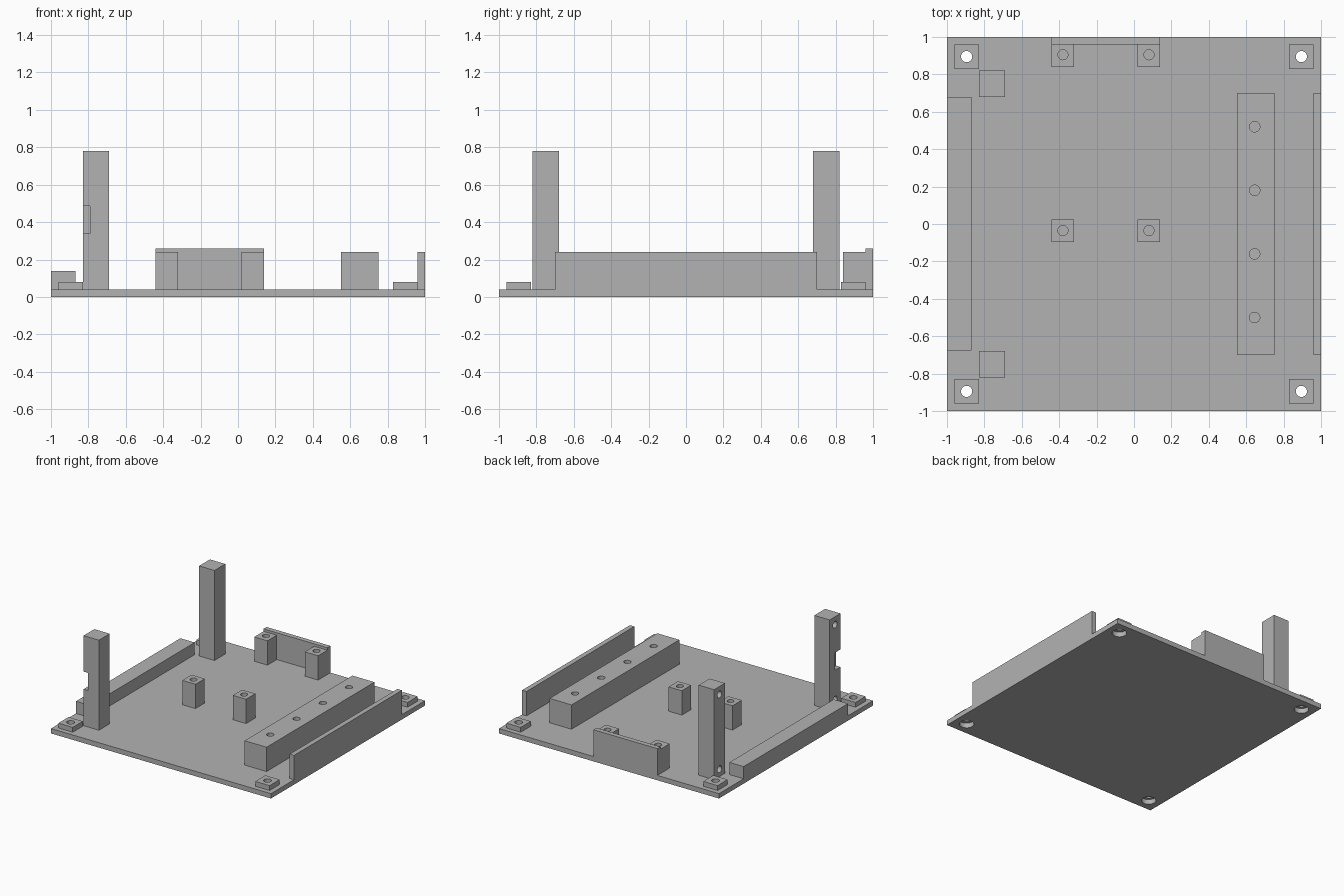
import bpy
from math import pi

cube = bpy.data.objects.get("Cube")
if cube:
    bpy.data.objects.remove(cube, do_unlink=True)

# Single plain grey plastic
grey = bpy.data.materials.new("grey_plastic")
grey.use_nodes = True
colour = (0.45, 0.45, 0.45, 1)
grey.diffuse_color = colour
grey.node_tree.nodes["Principled BSDF"].inputs["Base Color"].default_value = colour

BASE = 0.04  # plate thickness


def box(name, x, y, z):
    """Box from (min, max) ranges along each axis."""
    bpy.ops.mesh.primitive_cube_add(size=1)
    ob = bpy.context.object
    ob.name = name
    ranges = (x, y, z)
    ob.location = [(a + b) / 2 for a, b in ranges]
    ob.scale = [b - a for a, b in ranges]
    bpy.ops.object.transform_apply(location=True, rotation=True, scale=True)
    ob.data.materials.append(grey)
    return ob


def cylinder(centre, radius, depth, axis="z"):
    turn = (0, pi / 2, 0) if axis == "x" else (0, 0, 0)
    bpy.ops.mesh.primitive_cylinder_add(vertices=32, radius=radius, depth=depth,
                                        location=centre, rotation=turn)
    ob = bpy.context.object
    ob.data.materials.append(grey)
    return ob


def cut(target, cutter):
    """Subtract the cutter from the target, then discard it."""
    cutter.hide_render = True
    mod = target.modifiers.new("cut", "BOOLEAN")
    mod.operation = "DIFFERENCE"
    mod.solver = "EXACT"
    mod.object = cutter
    bpy.ops.object.select_all(action="DESELECT")
    bpy.context.view_layer.objects.active = target
    target.select_set(True)
    bpy.ops.object.modifier_apply(modifier=mod.name)
    bpy.data.objects.remove(cutter, do_unlink=True)


def smooth(ob):
    bpy.ops.object.select_all(action="DESELECT")
    bpy.context.view_layer.objects.active = ob
    ob.select_set(True)
    bpy.ops.object.shade_smooth_by_angle(angle=pi / 6)


# Base plate with screw-head recesses, and a drilled pad on each corner
plate = box("base_plate", (-1, 1), (-1, 1), (0, BASE))
for sx, side in ((-1, "right"), (1, "left")):
    for sy, end in ((-1, "front"), (1, "back")):
        cx, cy = sx * 0.895, sy * 0.895
        cut(plate, cylinder((cx, cy, 0), 0.055, 0.2))
        pad = box(f"corner_pad_{end}_{side}", (cx - 0.065, cx + 0.065),
                  (cy - 0.065, cy + 0.065), (BASE, 0.08))
        cut(pad, cylinder((cx, cy, 0), 0.03, 0.4))
        smooth(pad)
smooth(plate)

# Rails and walls along the edges
box("right_rail", (-1, -0.87), (-0.675, 0.68), (BASE, 0.14))
box("left_wall", (0.96, 1), (-0.7, 0.7), (BASE, 0.24))
box("back_wall", (-0.44, 0.14), (0.96, 1), (BASE, 0.26))

# Long mounting block with four blind holes
block = box("mounting_block", (0.55, 0.75), (-0.7, 0.7), (BASE, 0.24))
for i in range(4):
    cut(block, cylinder((0.645, 0.52 - 0.34 * i, 0.24), 0.028, 0.24))
smooth(block)

# Four standoffs with blind holes
for x, side in ((-0.38, "right"), (0.08, "left")):
    for y, hole_y, end in ((-0.035, -0.035, "front"), (0.9, 0.905, "back")):
        standoff = box(f"standoff_{end}_{side}", (x - 0.06, x + 0.06),
                       (y - 0.06, y + 0.06), (BASE, 0.24))
        cut(standoff, cylinder((x, hole_y, 0.24), 0.027, 0.24))
        smooth(standoff)

# Tall posts with two blind side holes; the front one has a corner notch
for y, end in ((-0.75, "front"), (0.75, "back")):
    post = box(f"post_{end}", (-0.83, -0.69), (y - 0.07, y + 0.07), (BASE, 0.78))
    for z in (0.1, 0.715):
        cut(post, cylinder((-0.83, y, z), 0.028, 0.2, "x"))
    if end == "front":
        cut(post, box("notch_cutter", (-0.9, -0.79), (-0.9, -0.75), (0.34, 0.485)))
    smooth(post)
